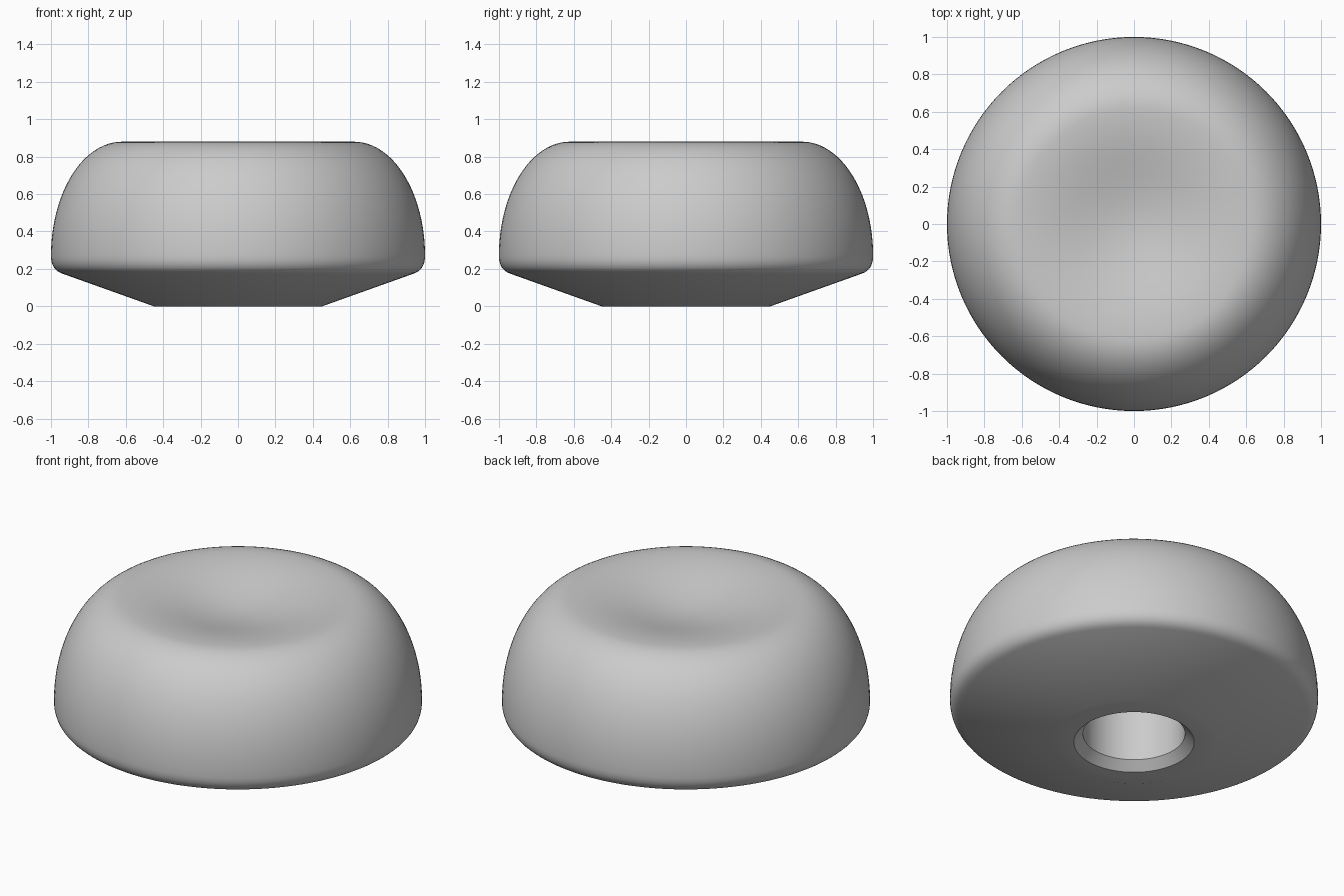
import bpy, bmesh
from math import sin, cos, pi, sqrt, acos

cube = bpy.data.objects.get("Cube")
if cube:
    bpy.data.objects.remove(cube, do_unlink=True)

grey = bpy.data.materials.new("plain grey")
grey.use_nodes = True
colour = (0.6, 0.6, 0.6, 1)
grey.diffuse_color = colour
grey.node_tree.nodes["Principled BSDF"].inputs["Base Color"].default_value = colour

BORE_R, BORE_TOP = 0.277, 0.6
RIM_R, RIM_Z, WAIST_Z = 0.62, 0.88, 0.27
DISH_DEPTH = 0.09


def add_object(name, bm):
    bmesh.ops.recalc_face_normals(bm, faces=bm.faces)
    mesh = bpy.data.meshes.new(name)
    bm.to_mesh(mesh)
    bm.free()
    mesh.materials.append(grey)
    obj = bpy.data.objects.new(name, mesh)
    bpy.context.collection.objects.link(obj)
    bpy.ops.object.select_all(action='DESELECT')
    obj.select_set(True)
    bpy.context.view_layer.objects.active = obj
    bpy.ops.object.shade_smooth_by_angle(angle=pi / 6)
    return obj


# Knob body: bore, lead-in chamfer, flat base and flared underside
profile = [(0, BORE_TOP), (BORE_R, BORE_TOP), (BORE_R, 0.05), (0.327, 0), (0.45, 0)]

# Rounded lower edge
start, corner, end = (0.94, 0.175), (1, 0.196), (1, WAIST_Z)
for i in range(9):
    t = i / 8
    profile.append(tuple((1 - t) ** 2 * a + 2 * t * (1 - t) * b + t * t * c
                         for a, b, c in zip(start, corner, end)))

# Elliptical side up to the top rim
for i in range(1, 25):
    a = i / 24 * pi / 2
    profile.append((RIM_R + (1 - RIM_R) * cos(a),
                    WAIST_Z + (RIM_Z - WAIST_Z) * sin(a)))

# Shallow finger dish
for i in range(1, 17):
    t = 1 - i / 16
    profile.append((RIM_R * t, RIM_Z - DISH_DEPTH * (1 + cos(pi * t)) / 2))

bm = bmesh.new()
verts = [bm.verts.new((r, 0, z)) for r, z in profile]
edges = [bm.edges.new(pair) for pair in zip(verts, verts[1:])]
bmesh.ops.spin(bm, geom=verts + edges, cent=(0, 0, 0), axis=(0, 0, 1),
               angle=2 * pi, steps=128, use_merge=True)
bmesh.ops.remove_doubles(bm, verts=bm.verts, dist=0.0001)
add_object("knob_body", bm)

# Shaft key: flat-sided segment in the bore with a sloped lead-in
FLAT_X = BORE_R / sqrt(2)
back_r = BORE_R + 0.008
half = acos(FLAT_X / back_r)
bm = bmesh.new()
lower, upper = [], []
for i in range(25):
    a = half * (i / 12 - 1)
    x, y = back_r * cos(a), back_r * sin(a)
    lower.append(bm.verts.new((x, y, 0.226 - (x - FLAT_X))))
    upper.append(bm.verts.new((x, y, BORE_TOP + 0.01)))
bm.faces.new(lower)
bm.faces.new(upper)
for i in range(25):
    j = (i + 1) % 25
    bm.faces.new((lower[i], lower[j], upper[j], upper[i]))
add_object("shaft_key", bm)
